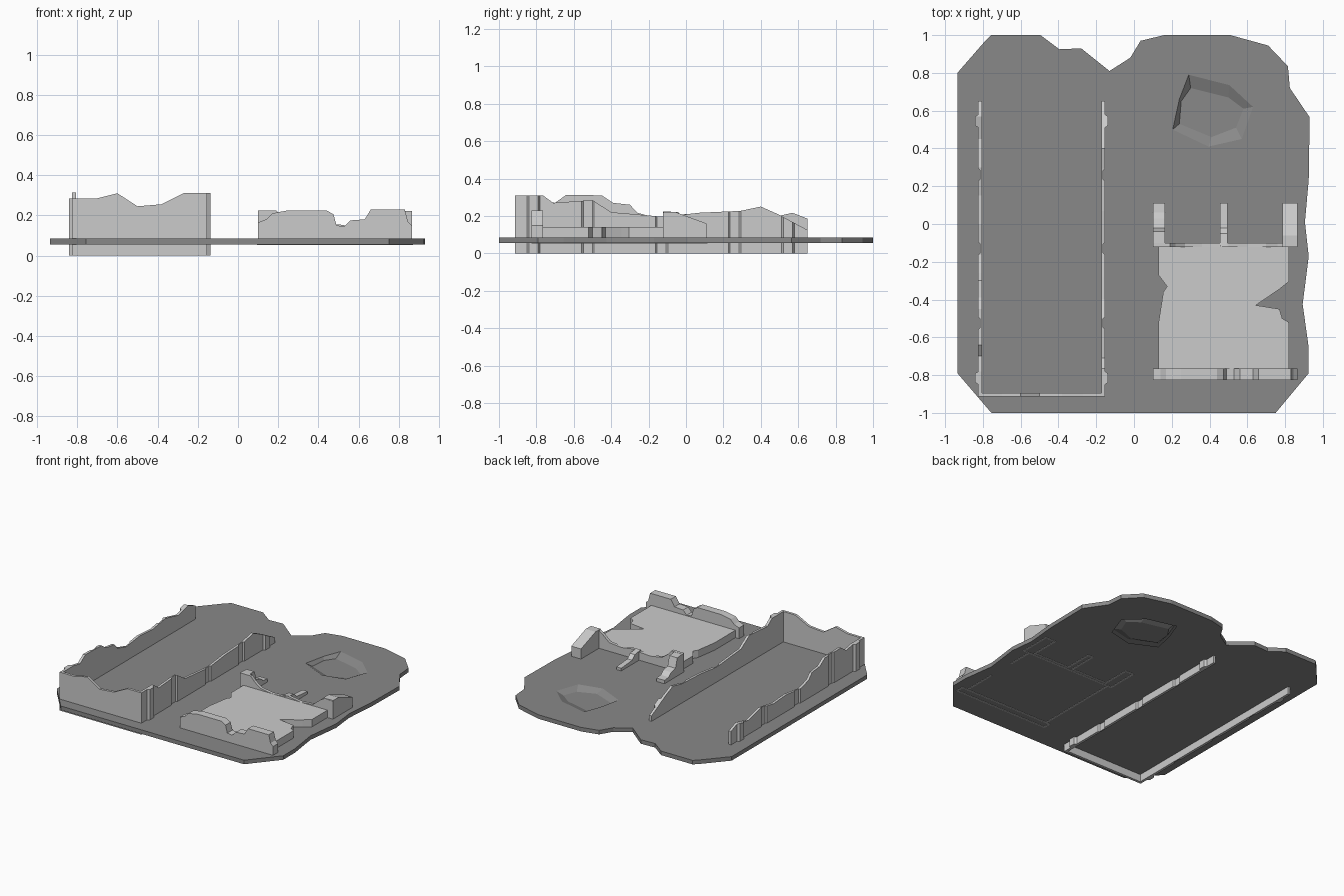
import bpy, bmesh
from mathutils import Vector

if "Cube" in bpy.data.objects:
    bpy.data.objects.remove(bpy.data.objects["Cube"])


def material(name, grey):
    m = bpy.data.materials.new(name)
    m.use_nodes = True
    m.diffuse_color = (grey, grey, grey, 1)
    m.node_tree.nodes["Principled BSDF"].inputs["Base Color"].default_value = (grey, grey, grey, 1)
    return m


ground_grey = material("ground grey", 0.25)
stone_grey = material("light stone", 0.6)


def finish(bm, name, mat):
    bmesh.ops.recalc_face_normals(bm, faces=bm.faces)
    me = bpy.data.meshes.new(name)
    bm.to_mesh(me)
    bm.free()
    me.materials.append(mat)
    ob = bpy.data.objects.new(name, me)
    bpy.context.scene.collection.objects.link(ob)
    return ob


def prism(name, outline, axis, lo, hi, mat=stone_grey):
    """Extrude a 2D outline along an axis from lo to hi."""
    bm = bmesh.new()
    place = {"x": lambda a, b: (lo, a, b), "y": lambda a, b: (a, lo, b),
             "z": lambda a, b: (a, b, lo)}[axis]
    face = bm.faces.new([bm.verts.new(place(*p)) for p in outline])
    ext = bmesh.ops.extrude_face_region(bm, geom=[face])
    shift = Vector([hi - lo if axis == c else 0 for c in "xyz"])
    bmesh.ops.translate(bm, vec=shift, verts=[v for v in ext["geom"] if isinstance(v, bmesh.types.BMVert)])
    return finish(bm, name, mat)


def wall(name, profile, axis, lo, hi, base):
    """Upright wall with a ragged top, extruded through its thickness."""
    return prism(name, [(profile[0][0], base)] + profile + [(profile[-1][0], base)], axis, lo, hi)


def height_at(profile, t):
    for (a, za), (b, zb) in zip(profile, profile[1:]):
        if t <= b:
            return za + (zb - za) * max(0, t - a) / (b - a)
    return profile[-1][1]


# Ground slab with a ragged edge, a broken corner and a shallow crater
TOP, BOTTOM = 0.085, 0.055
edge = [(-.935, .8), (-.8, .955), (-.755, 1), (-.58, 1), (-.495, 1), (-.395, .925), (-.28, .93),
        (-.13, .81), (-.02, .88), (.035, .97), (.16, 1), (.51, 1), (.71, .945), (.815, .835),
        (.825, .72), (.93, .565), (.925, .235), (.905, .01), (.925, -.17), (.893, -.425),
        (.925, -.655), (.925, -.79), (.75, -1), (-.755, -1), (-.935, -.79)]
crater_rim = [(.29, .79), (.505, .735), (.63, .62), (.57, .45), (.395, .41), (.205, .5), (.24, .66)]
crater_floor = [(.3, .72), (.5, .67), (.58, .61), (.54, .51), (.41, .46), (.24, .53), (.25, .65)]

bm = bmesh.new()


def ring(points, z):
    verts = [bm.verts.new((x, y, z)) for x, y in points]
    edges = [bm.edges.new((verts[i - 1], verts[i])) for i in range(len(verts))]
    return verts, edges


def bridge(a, b):
    for i in range(len(a)):
        bm.faces.new((a[i - 1], a[i], b[i], b[i - 1]))


top, top_edges = ring(edge, TOP)
low, low_edges = ring(edge, BOTTOM)
rim, rim_edges = ring(crater_rim, TOP)
under, under_edges = ring(crater_rim, BOTTOM)
pit, pit_edges = ring(crater_floor, BOTTOM + 0.006)
for v in low:
    v.co.z = BOTTOM
bmesh.ops.triangle_fill(bm, edges=top_edges + rim_edges, use_beauty=False)
bmesh.ops.triangle_fill(bm, edges=low_edges + under_edges, use_beauty=False)
bridge(top, low)
bridge(rim, pit)
bm.faces.new(pit)
# the broken corner dips; its own crease keeps the rest of the slab level
corner = top[2]
for f in [f for f in corner.link_faces if f.normal.z > 0.5 or all(v in top or v in rim for v in f.verts)]:
    if top[1] in f.verts and top[3] in f.verts:
        corner.co.z = BOTTOM + 0.012
finish(bm, "ground_slab", ground_grey)

# Long roofless building: two ragged side walls with buttresses and grooves
CENTRE, OUTER, INNER = -0.489, 0.336, 0.317
buttresses = [(-.815, .016), (-.525, -.01), (-.13, -.01), (.26, -.01), (.545, .016)]
left_top = [(-.914, .285), (-.78, .285), (-.7, .27), (-.64, .313), (-.45, .31), (-.39, .27), (-.3, .26),
            (-.26, .217), (-.16, .19), (0, .21), (.15, .2), (.3, .225), (.45, .19), (.57, .217), (.65, .185)]
right_top = [(-.914, .31), (-.765, .31), (-.71, .27), (-.5, .285), (-.4, .22), (-.28, .21), (-.12, .195),
             (.07, .217), (.29, .227), (.4, .25), (.49, .21), (.65, .125)]


def long_wall(name, profile, side):
    stations = [(y, 0) for y, z in profile if all(abs(y - b) > .036 for b, d in buttresses)]
    for b, depth in buttresses:
        stations += [(b - .034, 0), (b - .024, depth), (b + .024, depth), (b + .034, 0)]
    bm, previous = bmesh.new(), None
    for y, depth in sorted(stations):
        z = height_at(profile, y)
        outer, inner = CENTRE + side * (OUTER + depth), CENTRE + side * INNER
        loop = [bm.verts.new(p) for p in ((outer, y, 0), (outer, y, z), (inner, y, z), (inner, y, 0))]
        if previous:
            for i in range(4):
                bm.faces.new((previous[i - 1], previous[i], loop[i], loop[i - 1]))
        else:
            bm.faces.new(loop)
        previous = loop
    bm.faces.new(previous)
    finish(bm, name, stone_grey)


long_wall("long_building_west_wall", left_top, -1)
long_wall("long_building_east_wall", right_top, 1)
wall("long_building_front_wall",
     [(CENTRE - OUTER, .285), (-.7, .285), (-.6, .31), (-.5, .245), (-.38, .255), (-.27, .31), (CENTRE + OUTER, .31)],
     "y", -.914, -.895, 0)

# Small ruin: raised floor with broken bites in both sides
prism("ruin_floor",
      [(.13, -.8), (.82, -.8), (.82, -.52), (.785, -.5), (.77, -.45), (.645, -.43), (.77, -.345), (.82, -.305),
       (.82, -.11), (.13, -.11), (.13, -.27), (.175, -.33), (.155, -.36), (.13, -.52)], "z", .06, .14)

# Ragged front and back walls of the ruin
wall("ruin_front_wall",
     [(.1, .165), (.14, .18), (.17, .21), (.25, .225), (.44, .225), (.475, .205), (.49, .15), (.53, .145),
      (.56, .175), (.63, .18), (.66, .228), (.83, .228), (.845, .17), (.865, .15)], "y", -.825, -.765, .06)
wall("ruin_back_wall",
     [(.1, .225), (.19, .225), (.22, .19), (.27, .155), (.36, .14), (.45, .145), (.5, .155), (.6, .14), (.7, .15),
      (.76, .2), (.8, .222), (.865, .215)], "y", -.122, -.1, .06)

# Three broken cross walls behind the ruin
wall("cross_wall_west", [(-.12, .225), (-.04, .22), (-.02, .15), (.03, .14), (.06, .115), (.11, .11)],
     "x", .1, .165, .06)
wall("cross_wall_middle", [(-.12, .155), (-.05, .145), (-.02, .115), (.11, .105)], "x", .455, .495, .06)
wall("cross_wall_east", [(-.12, .222), (-.06, .222), (0, .2), (.11, .16)], "x", .785, .865, .06)

# Thin wall footings showing under the slab
footing_paths = {
    "main": [(.82, -.52), (.82, -.765), (.865, -.765), (.865, -.82), (.1, -.82), (.1, -.765), (.13, -.765),
             (.13, -.12), (.1, -.12), (.1, .11), (.165, .11), (.165, -.1), (.455, -.1), (.455, .11), (.495, .11),
             (.495, -.1), (.785, -.1), (.785, .11), (.865, .11), (.865, -.12), (.82, -.12), (.82, -.305)],
    "inner": [(.13, -.765), (.82, -.765)],
    "back": [(.13, -.12), (.82, -.12)]}
for key, path in footing_paths.items():
    bm = bmesh.new()
    for (ax, ay), (bx, by) in zip(path, path[1:]):
        w = .005
        corners = [(min(ax, bx) - w, min(ay, by) - w), (max(ax, bx) + w, min(ay, by) - w),
                   (max(ax, bx) + w, max(ay, by) + w), (min(ax, bx) - w, max(ay, by) + w)]
        lower, upper = [[bm.verts.new((x, y, z)) for x, y in corners] for z in (BOTTOM - .003, BOTTOM + .003)]
        bm.faces.new(lower)
        bm.faces.new(upper)
        bridge(lower, upper)
    finish(bm, "ruin_footing_" + key, stone_grey)
